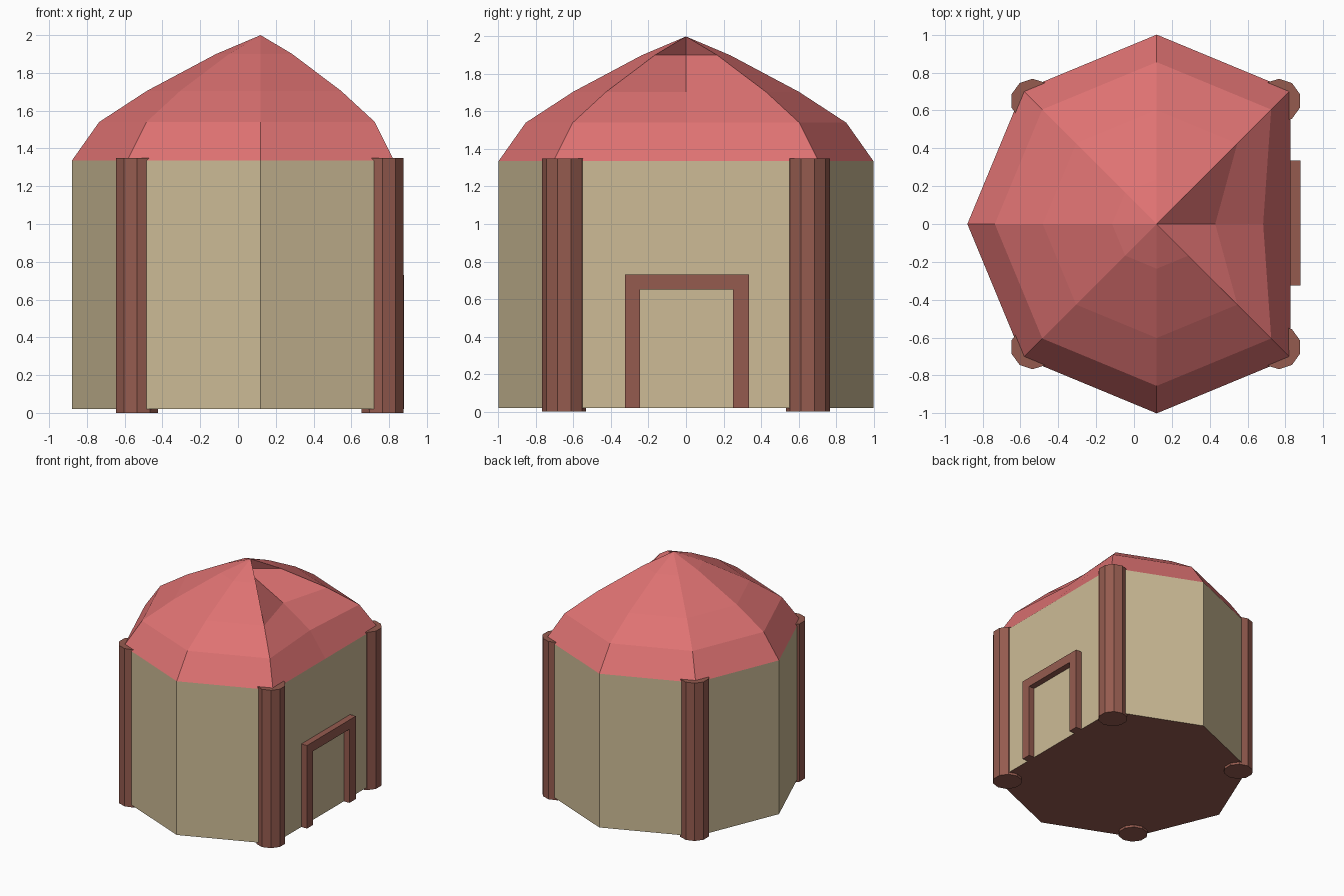
import bpy, bmesh, math
from mathutils import Matrix, Vector

if "Cube" in bpy.data.objects:
    bpy.data.objects.remove(bpy.data.objects["Cube"])

CX = 0.12                        # centre of the octagonal plan
FLAT = 1 - math.cos(math.pi / 4)  # how far the entrance side is pushed in


def material(name, rgb):
    m = bpy.data.materials.new(name)
    m.diffuse_color = (*rgb, 1)
    m.use_nodes = True
    m.node_tree.nodes["Principled BSDF"].inputs["Base Color"].default_value = m.diffuse_color
    return m


RED = material("roof red", (0.73, 0.168, 0.168))
BEIGE = material("wall beige", (0.61, 0.50, 0.305))
BROWN = material("wood brown", (0.30, 0.105, 0.078))


def finish(name, bm, *mats):
    me = bpy.data.meshes.new(name)
    bm.to_mesh(me)
    bm.free()
    for m in mats:
        me.materials.append(m)
    ob = bpy.data.objects.new(name, me)
    bpy.context.collection.objects.link(ob)
    return ob


def ring(bm, r, z):
    # octagon whose +x corner is pushed in to leave a flat entrance side
    vs = []
    for i in range(8):
        a = i * math.pi / 4
        x = CX + r * math.cos(a) - (FLAT if i == 0 else 0)
        vs.append(bm.verts.new((x, r * math.sin(a), z)))
    return vs


def bridge(bm, lo, hi):
    for i in range(8):
        j = (i + 1) % 8
        bm.faces.new((lo[i], lo[j], hi[j], hi[i]))


# walls with brown underside
bm = bmesh.new()
lo, hi = ring(bm, 1, 0.02), ring(bm, 1, 1.335)
bridge(bm, lo, hi)
floor = bm.faces.new(lo[::-1])
floor.material_index = 1
finish("walls", bm, BEIGE, BROWN)

# domed roof, with the folded valley above the entrance
bm = bmesh.new()
rings = [ring(bm, r, z) for r, z in
         ((1, 1.335), (0.855, 1.54), (0.602, 1.705), (0.236, 1.90))]
for a, b in zip(rings, rings[1:]):
    bridge(bm, a, b)
apex = bm.verts.new((CX, 0, 2.0))
for i in range(8):
    bm.faces.new((rings[-1][i], rings[-1][(i + 1) % 8], apex))
finish("roof", bm, RED)

# corner posts
for sx, xn in ((-1, "back"), (1, "entrance")):
    for sy, yn in ((-1, "front"), (1, "rear")):
        bm = bmesh.new()
        bmesh.ops.create_cone(
            bm, cap_ends=True, segments=10, radius1=0.117, radius2=0.117,
            depth=1.35,
            matrix=Matrix.Translation((CX - 0.005 + 0.65 * sx, 0.65 * sy, 0.675))
            @ Matrix.Rotation(math.pi / 2, 4, 'Z'))
        # turn so that a corner points along y
        c = Vector((CX - 0.005 + 0.65 * sx, 0.65 * sy, 0))
        far = max(v.co.y for v in bm.verts) - c.y
        if abs(far - 0.117) > 0.001:
            bmesh.ops.rotate(bm, verts=bm.verts, cent=c,
                             matrix=Matrix.Rotation(math.pi / 2, 3, 'Z'))
        finish(f"{xn}_{yn}_post", bm, BROWN)

# door frame: U profile extruded outwards from the wall
bm = bmesh.new()
profile = [(-0.325, 0.02), (-0.245, 0.02), (-0.245, 0.65), (0.25, 0.65),
           (0.25, 0.02), (0.335, 0.02), (0.335, 0.73), (-0.325, 0.73)]
face = bm.faces.new([bm.verts.new((0.815, y, z)) for y, z in profile])
out = bmesh.ops.extrude_face_region(bm, geom=[face], use_keep_orig=True)
bmesh.ops.translate(bm, vec=(0.065, 0, 0),
                    verts=[g for g in out["geom"] if isinstance(g, bmesh.types.BMVert)])
bmesh.ops.recalc_face_normals(bm, faces=bm.faces)
finish("door_frame", bm, BROWN)
